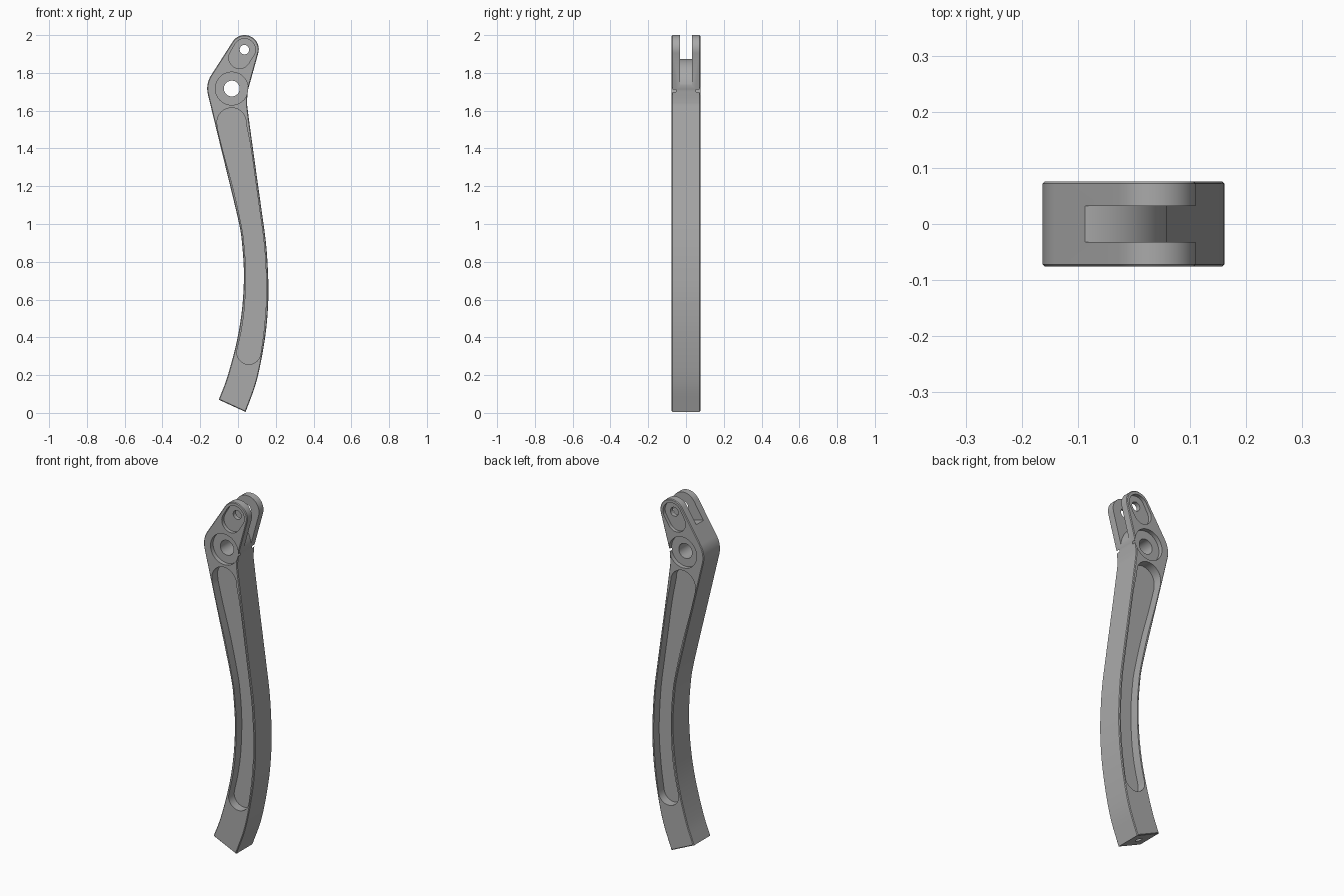
import bpy
import bmesh
import math
from mathutils import Vector

cube = bpy.data.objects.get("Cube")
if cube:
    bpy.data.objects.remove(cube, do_unlink=True)

HALF = 0.076           # half thickness of the arm
PIVOT = (-0.033, 1.717)  # large bore
PIN = (0.034, 1.923)     # small bore


def arc(center, r, start, end, n=20):
    angles = [math.radians(start + (end - start) * i / n) for i in range(n + 1)]
    return [(center[0] + r * math.cos(a), center[1] + r * math.sin(a)) for a in angles]


def spline(points, n=6):
    """Smooth curve through the given (x, z) points."""
    p = [Vector(q) for q in points]
    p = [2 * p[0] - p[1]] + p + [2 * p[-1] - p[-2]]
    out = []
    for a, b, c, d in zip(p, p[1:], p[2:], p[3:]):
        for i in range(n):
            t = i / n
            out.append(tuple(0.5 * (2 * b + (c - a) * t + (2 * a - 5 * b + 4 * c - d) * t * t
                                    + (3 * b - a - 3 * c + d) * t ** 3)))
    return out + [tuple(p[-2])]


def prism(name, outline, y0, y1, bevel=0):
    """Extrude an (x, z) outline along y."""
    bm = bmesh.new()
    face = bm.faces.new([bm.verts.new((x, y0, z)) for x, z in outline])
    top = bmesh.ops.extrude_face_region(bm, geom=[face])["geom"]
    bmesh.ops.translate(bm, vec=(0, y1 - y0, 0),
                        verts=[g for g in top if isinstance(g, bmesh.types.BMVert)])
    bmesh.ops.recalc_face_normals(bm, faces=bm.faces)
    if bevel:
        rim = [e for e in bm.edges if abs(e.verts[0].co.y - e.verts[1].co.y) < 1e-6]
        bmesh.ops.bevel(bm, geom=rim, offset=bevel, segments=1, affect="EDGES")
    mesh = bpy.data.meshes.new(name)
    bm.to_mesh(mesh)
    bm.free()
    obj = bpy.data.objects.new(name, mesh)
    bpy.context.collection.objects.link(obj)
    return obj


def cut(target, cutter):
    mod = target.modifiers.new("cut", "BOOLEAN")
    mod.operation = "DIFFERENCE"
    mod.solver = "EXACT"
    mod.object = cutter
    bpy.context.view_layer.objects.active = target
    bpy.ops.object.modifier_apply(modifier=mod.name)
    bpy.data.objects.remove(cutter, do_unlink=True)


# Curved arm body
right_edge = spline([(0.04, 0.005), (0.093, 0.15), (0.127, 0.30), (0.151, 0.46), (0.161, 0.62),
                     (0.158, 0.76), (0.148, 0.90), (0.128, 1.05), (0.107, 1.20), (0.079, 1.40),
                     (0.052, 1.60), (0.048, 1.65), (0.053, 1.71)])
left_edge = spline([(-0.159, 1.685), (-0.09, 1.40), (-0.041, 1.20), (0.006, 1.0), (0.021, 0.90),
                    (0.031, 0.75), (0.026, 0.60), (0.009, 0.46), (-0.018, 0.33), (-0.06, 0.18),
                    (-0.102, 0.07)])
outline = right_edge + arc((0.035, 1.925), 0.075, -15, 146) + arc(PIVOT, 0.13, 146, 193) + left_edge
arm = prism("lever_arm", outline, -HALF, HALF, bevel=0.004)

# Recess outlines
long_pocket = (spline([(0.12, 0.315), (0.138, 0.45), (0.150, 0.62), (0.147, 0.76), (0.137, 0.90),
                       (0.117, 1.05), (0.096, 1.20), (0.068, 1.40), (0.043, 1.53)])
               + arc((-0.034, 1.538), 0.077, 8, 193)
               + spline([(-0.109, 1.51), (-0.077, 1.38), (-0.028, 1.20), (0.017, 1.0), (0.032, 0.90),
                         (0.042, 0.75), (0.037, 0.58), (0.021, 0.45), (-0.004, 0.335)])
               + arc((0.057, 0.32), 0.063, 180, 350))
pin_pocket = arc(PIN, 0.058, -28, 152) + arc((0.008, 1.880), 0.057, 152, 332)
pivot_seat = arc(PIVOT, 0.087, 0, 352.5, 47)

# Recesses on both faces
for side in (-1, 1):
    for name, shape, floor in (("long_pocket", long_pocket, 0.026),
                               ("pin_pocket", pin_pocket, 0.056),
                               ("pivot_seat", pivot_seat, 0.052)):
        cut(arm, prism(name, shape, side * floor, side * 0.12))

# Fork slot with a rounded floor
slot = arc((-0.095, 1.718), 0.155, 90, 0) + [(0.25, 1.718), (0.25, 2.1), (-0.095, 2.1)]
cut(arm, prism("fork_slot", slot, -0.032, 0.032))

# Through bores
for center, radius in ((PIVOT, 0.042), (PIN, 0.025)):
    cut(arm, prism("bore", arc(center, radius, 0, 350, 35), -0.2, 0.2))

# Bore in the lower end, square to the end face
axis = Vector((0.42, 0, 0.91)).normalized()
bpy.ops.mesh.primitive_cylinder_add(vertices=24, radius=0.018, depth=0.24,
                                    location=Vector((-0.031, 0, 0.038)),
                                    rotation=axis.to_track_quat("Z", "Y").to_euler())
cut(arm, bpy.context.object)

# Single grey metal
metal = bpy.data.materials.new("grey metal")
metal.use_nodes = True
grey = (0.4, 0.4, 0.4, 1)
metal.diffuse_color = grey
metal.node_tree.nodes["Principled BSDF"].inputs["Base Color"].default_value = grey
arm.data.materials.clear()
arm.data.materials.append(metal)

# Smooth curves, crisp edges
bpy.ops.object.select_all(action="DESELECT")
arm.select_set(True)
bpy.context.view_layer.objects.active = arm
bpy.ops.object.shade_smooth_by_angle(angle=math.radians(25))
